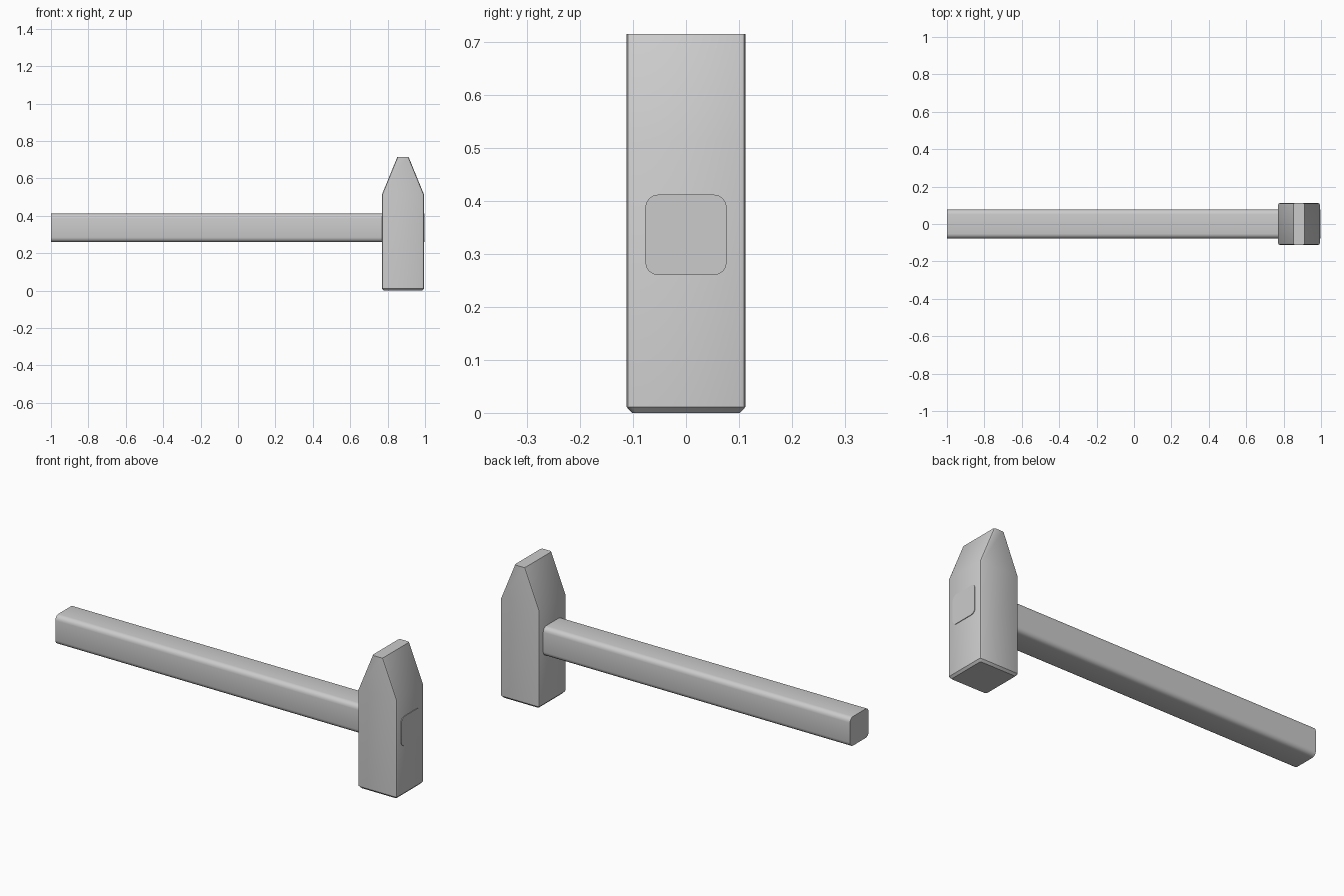
import bpy, bmesh
from math import sin, cos, pi, radians

if "Cube" in bpy.data.objects:
    bpy.data.objects.remove(bpy.data.objects["Cube"])


def rounded_rect(hu, hv, r, segments):
    """Counter-clockwise outline of a rectangle with rounded corners."""
    points = []
    for k, (su, sv) in enumerate([(1, 1), (-1, 1), (-1, -1), (1, -1)]):
        for i in range(segments + 1):
            a = (k + i / segments) * pi / 2
            points.append((su * (hu - r) + r * cos(a), sv * (hv - r) + r * sin(a)))
    return points


def loft(name, sections, place):
    """Skin rounded sections (position, half u, half v, radius, segments)."""
    bm = bmesh.new()
    rings = [[bm.verts.new(place(u, v, t)) for u, v in rounded_rect(hu, hv, r, n)]
             for t, hu, hv, r, n in sections]
    for low, high in zip(rings, rings[1:]):
        for i in range(len(low)):
            j = (i + 1) % len(low)
            bm.faces.new((low[i], low[j], high[j], high[i]))
    bm.faces.new(rings[0][::-1])
    bm.faces.new(rings[-1])
    bmesh.ops.recalc_face_normals(bm, faces=bm.faces)
    mesh = bpy.data.meshes.new(name)
    bm.to_mesh(mesh)
    bm.free()
    obj = bpy.data.objects.new(name, mesh)
    bpy.context.collection.objects.link(obj)
    bpy.ops.object.select_all(action='DESELECT')
    obj.select_set(True)
    bpy.context.view_layer.objects.active = obj
    bpy.ops.object.shade_smooth_by_angle(angle=radians(31))
    return obj


# Head: chamfered striking face, square body, wedge-shaped peen
loft("hammer_head",
     [(0.0, 0.102, 0.102, 0.008, 2),
      (0.011, 0.112, 0.112, 0.010, 2),
      (0.515, 0.112, 0.112, 0.010, 2),
      (0.715, 0.030, 0.112, 0.010, 2)],
     lambda u, v, t: (0.882 + u, v, t))

# Handle: rounded square bar passing through the head
loft("handle",
     [(-1.0, 0.077, 0.076, 0.025, 4),
      (0.997, 0.077, 0.076, 0.025, 4)],
     lambda u, v, t: (t, u, 0.336 + v))
